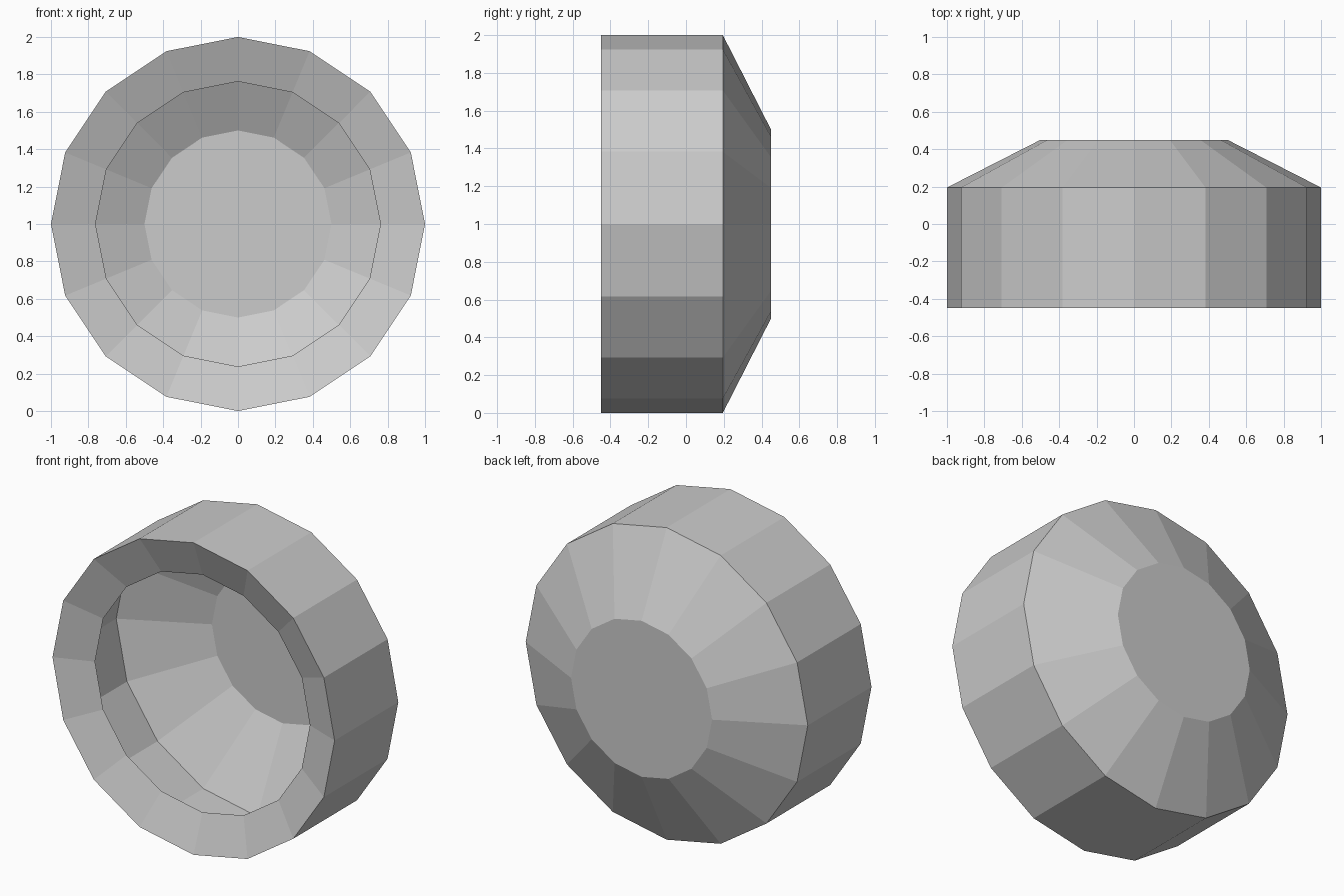
import bpy
import bmesh
from math import cos, sin, tau

cube = bpy.data.objects.get("Cube")
if cube:
    bpy.data.objects.remove(cube, do_unlink=True)

SIDES = 16

# Single grey material
grey = bpy.data.materials.new("plain grey")
grey.use_nodes = True
colour = (0.6, 0.6, 0.6, 1)
grey.diffuse_color = colour
grey.node_tree.nodes["Principled BSDF"].inputs["Base Color"].default_value = colour


def ring(bm, radius, y):
    """Ring of vertices around the y axis, centred at height 1."""
    angles = [tau * i / SIDES for i in range(SIDES)]
    return [bm.verts.new((radius * cos(a), y, 1 + radius * sin(a))) for a in angles]


# Thin open shell: back disc, sloped shoulder, straight wall, inward front lip
profile = [(0.5, 0.45), (1.0, 0.195), (1.0, -0.45), (0.762, -0.36)]
bm = bmesh.new()
rings = [ring(bm, r, y) for r, y in profile]
bm.faces.new(reversed(rings[0]))
for a, b in zip(rings, rings[1:]):
    for i in range(SIDES):
        j = (i + 1) % SIDES
        bm.faces.new((a[i], a[j], b[j], b[i]))

mesh = bpy.data.meshes.new("dish_shell")
bm.to_mesh(mesh)
bm.free()
mesh.materials.append(grey)
shell = bpy.data.objects.new("dish_shell", mesh)
bpy.context.collection.objects.link(shell)
